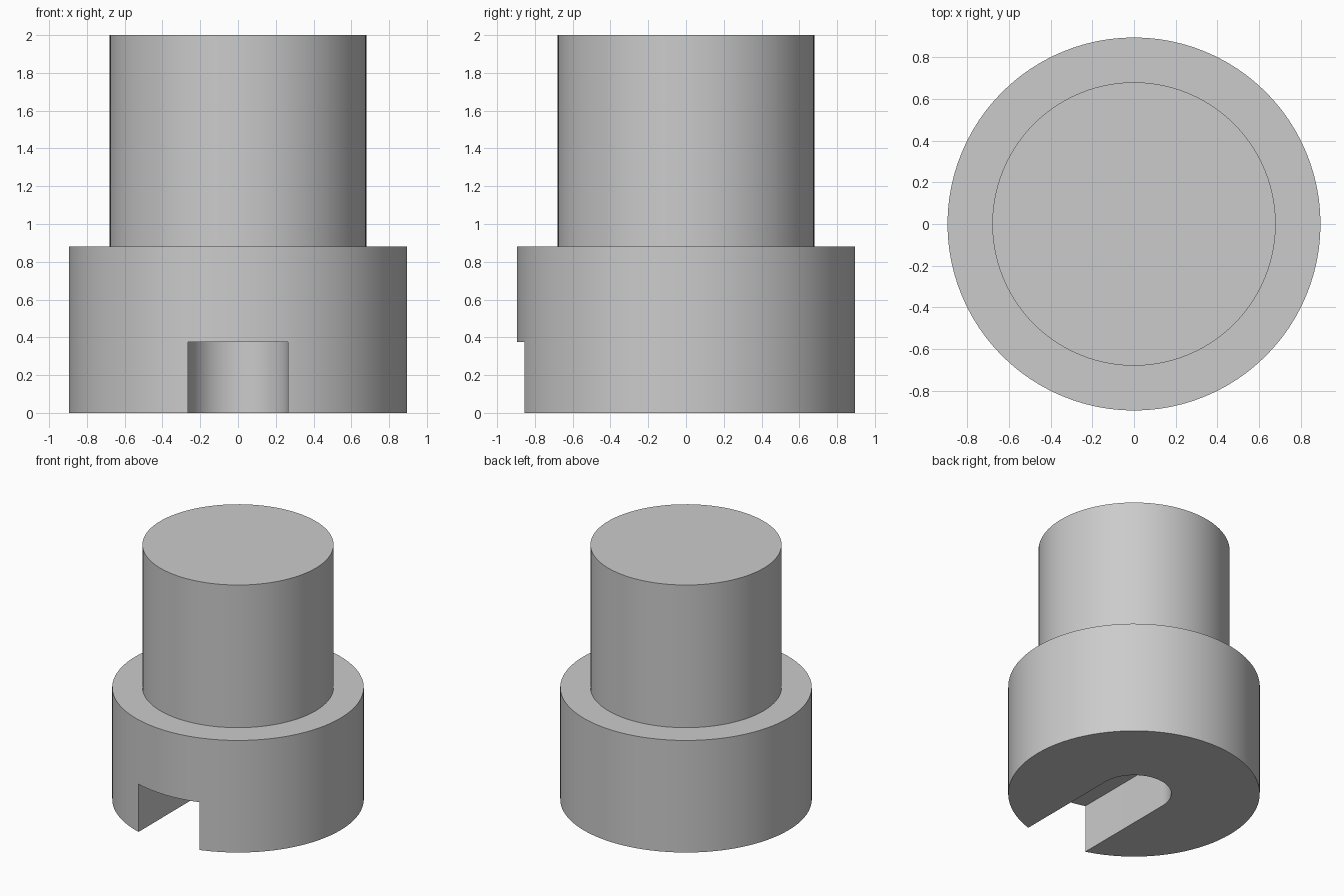
import bpy
import bmesh
from math import cos, sin, pi, radians

SEGMENTS = 96
COLLAR_R, COLLAR_H = 0.895, 0.88
SHAFT_R, TOP = 0.68, 2.0
SLOT_R, SLOT_H = 0.265, 0.375

default = bpy.data.objects.get("Cube")
if default:
    bpy.data.objects.remove(default, do_unlink=True)

grey = bpy.data.materials.new("plain grey")
grey.use_nodes = True
colour = (0.6, 0.6, 0.6, 1.0)
grey.diffuse_color = colour
grey.node_tree.nodes["Principled BSDF"].inputs["Base Color"].default_value = colour


def make_object(name, bm):
    bmesh.ops.recalc_face_normals(bm, faces=bm.faces)
    mesh = bpy.data.meshes.new(name)
    bm.to_mesh(mesh)
    bm.free()
    mesh.materials.append(grey)
    obj = bpy.data.objects.new(name, mesh)
    bpy.context.collection.objects.link(obj)
    return obj


def ring(bm, radius, z):
    return [bm.verts.new((radius * cos(2 * pi * i / SEGMENTS),
                          radius * sin(2 * pi * i / SEGMENTS), z))
            for i in range(SEGMENTS)]


# Stepped body: wide collar with a narrower shaft, as one closed solid
bm = bmesh.new()
profile = [(COLLAR_R, 0), (COLLAR_R, COLLAR_H), (SHAFT_R, COLLAR_H), (SHAFT_R, TOP)]
rings = [ring(bm, r, z) for r, z in profile]
for low, high in zip(rings, rings[1:]):
    for i in range(SEGMENTS):
        j = (i + 1) % SEGMENTS
        bm.faces.new((low[i], low[j], high[j], high[i]))
bm.faces.new(rings[0][::-1])
bm.faces.new(rings[-1])
body = make_object("stepped_pin", bm)

# Slot cutter: straight sides open to the front, rounded end on the axis
bm = bmesh.new()
arc = [(SLOT_R * cos(pi * i / 48), SLOT_R * sin(pi * i / 48)) for i in range(49)]
outline = arc + [(-SLOT_R, -1.2), (SLOT_R, -1.2)]
base = bm.faces.new([bm.verts.new((x, y, -0.2)) for x, y in outline])
extruded = bmesh.ops.extrude_face_region(bm, geom=[base])["geom"]
for v in extruded:
    if isinstance(v, bmesh.types.BMVert):
        v.co.z = SLOT_H
cutter = make_object("slot_cutter", bm)
cutter.hide_render = True

# Cut the slot, then discard the cutter
cut = body.modifiers.new("slot", 'BOOLEAN')
cut.operation = 'DIFFERENCE'
cut.solver = 'EXACT'
cut.object = cutter
bpy.ops.object.select_all(action='DESELECT')
body.select_set(True)
bpy.context.view_layer.objects.active = body
bpy.ops.object.modifier_apply(modifier=cut.name)
bpy.data.objects.remove(cutter, do_unlink=True)

# Smooth round walls with crisp edges
bpy.ops.object.shade_smooth_by_angle(angle=radians(30))
